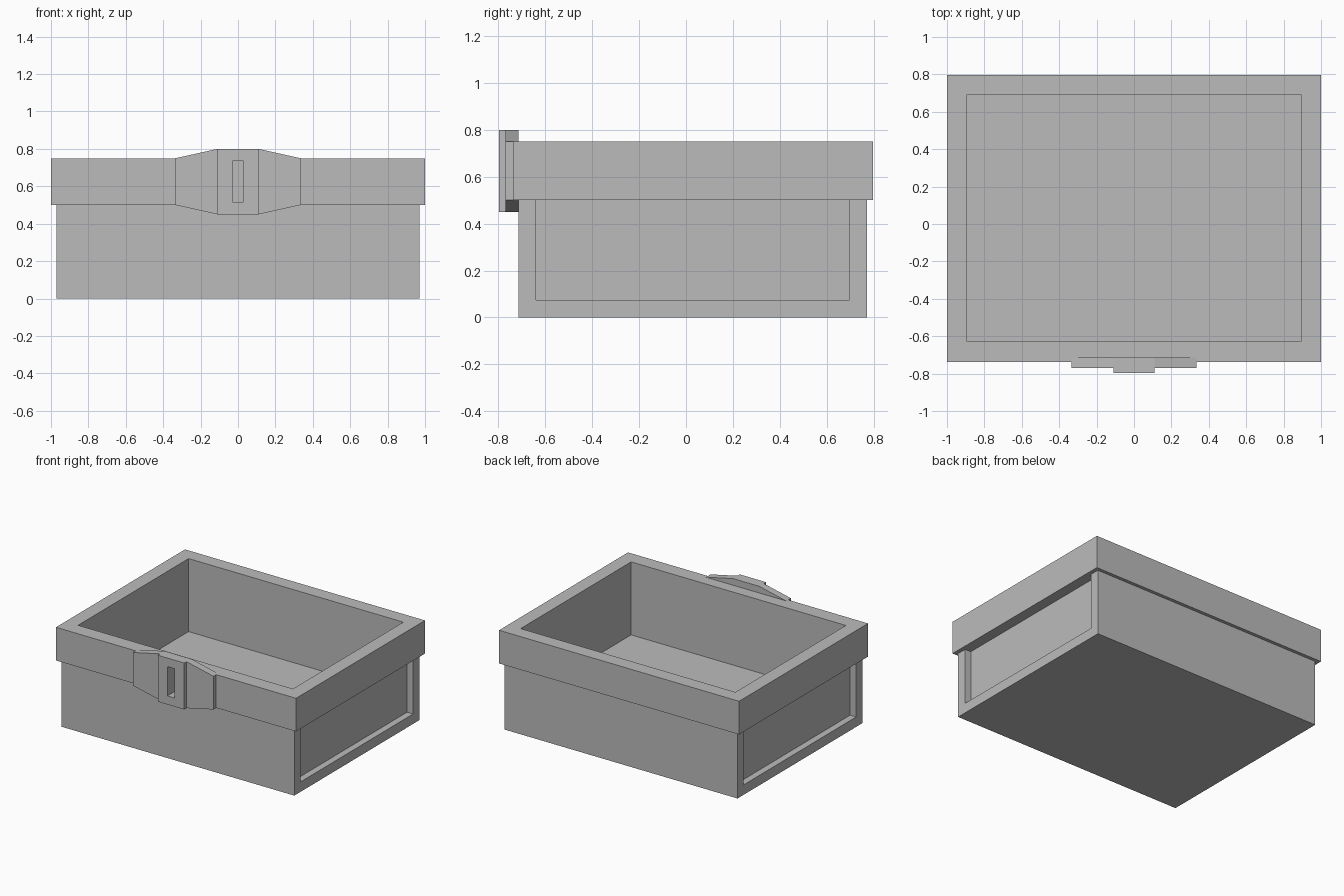
import bpy
import bmesh

if "Cube" in bpy.data.objects:
    bpy.data.objects.remove(bpy.data.objects["Cube"], do_unlink=True)

grey = bpy.data.materials.new("plain grey")
grey.use_nodes = True
colour = (0.5, 0.5, 0.5, 1)
grey.diffuse_color = colour
grey.node_tree.nodes["Principled BSDF"].inputs["Base Color"].default_value = colour


def prism(name, outline, y0, y1):
    """Extrude an x-z outline from y0 to y1."""
    bm = bmesh.new()
    face = bm.faces.new([bm.verts.new((x, y0, z)) for x, z in outline])
    new = bmesh.ops.extrude_face_region(bm, geom=[face])["geom"]
    verts = [v for v in new if isinstance(v, bmesh.types.BMVert)]
    bmesh.ops.translate(bm, verts=verts, vec=(0, y1 - y0, 0))
    bmesh.ops.recalc_face_normals(bm, faces=bm.faces)
    mesh = bpy.data.meshes.new(name)
    bm.to_mesh(mesh)
    bm.free()
    mesh.materials.append(grey)
    obj = bpy.data.objects.new(name, mesh)
    bpy.context.collection.objects.link(obj)
    return obj


def box(name, x, y, z):
    outline = [(x[0], z[0]), (x[1], z[0]), (x[1], z[1]), (x[0], z[1])]
    return prism(name, outline, *y)


def cut(target, x, y, z):
    """Carve a box-shaped hollow out of the target."""
    cutter = box("cutter", x, y, z)
    cutter.hide_render = True
    mod = target.modifiers.new("hollow", "BOOLEAN")
    mod.operation = "DIFFERENCE"
    mod.solver = "EXACT"
    mod.object = cutter
    bpy.context.view_layer.objects.active = target
    bpy.ops.object.modifier_apply(modifier=mod.name)
    bpy.data.objects.remove(cutter, do_unlink=True)


# Open box body with a wider rim around the top
body = box("body", (-0.97, 0.97), (-0.715, 0.772), (0, 0.5))
rim = box("rim", (-1, 1), (-0.738, 0.797), (0.5, 0.75))
for part in (body, rim):
    cut(part, (-0.895, 0.895), (-0.625, 0.69), (0.2, 0.9))

# Recessed panel on each end
for ends in ((0.92, 1.1), (-1.1, -0.92)):
    cut(body, ends, (-0.64, 0.698), (0.075, 0.6))

# Front latch: tapered wings behind a thicker centre plate
half = [(0.335, 0.5), (0.335, 0.75), (0.11, 0.8)]
wings = half + [(-0.11, 0.8), (-0.335, 0.75), (-0.335, 0.5), (-0.11, 0.45), (0.11, 0.45)]
latch_wings = prism("latch_wings", wings, -0.77, -0.715)
latch_plate = box("latch_plate", (-0.11, 0.11), (-0.797, -0.77), (0.45, 0.8))

# Keyhole slot running through the latch and into the rim
for part, back in ((latch_plate, -0.6), (latch_wings, -0.6), (rim, -0.713)):
    cut(part, (-0.03, 0.03), (-0.9, back), (0.515, 0.735))
